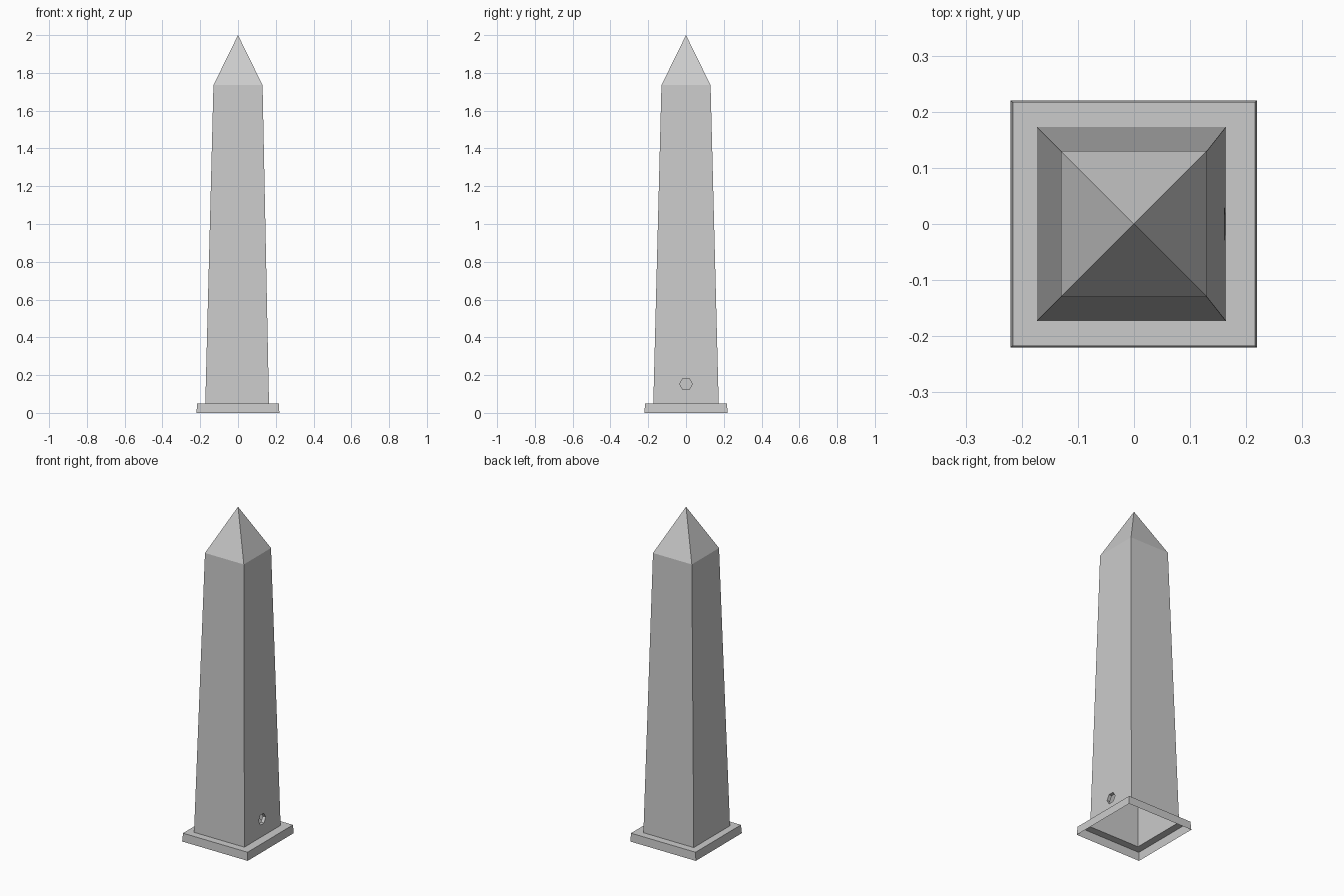
import bpy, bmesh, math

if "Cube" in bpy.data.objects:
    bpy.data.objects.remove(bpy.data.objects["Cube"])


def ring(bm, x0, x1, y, z):
    return [bm.verts.new(p) for p in ((x0, -y, z), (x1, -y, z), (x1, y, z), (x0, y, z))]


def bridge(bm, a, b, skip=()):
    n = len(a)
    for i in range(n):
        if i not in skip:
            j = (i + 1) % n
            bm.faces.new((a[i], a[j], b[j], b[i]))


def finish(bm, name):
    me = bpy.data.meshes.new(name)
    bm.to_mesh(me)
    bm.free()
    bpy.context.collection.objects.link(bpy.data.objects.new(name, me))


BASE_Z, NECK_Z, TOP_Z = 0.05, 1.735, 2.0
X0, X1, Y, NECK = -0.173, 0.164, 0.173, 0.13

# Plinth: open-bottomed skirt with a flat ledge up to the shaft
bm = bmesh.new()
bottom = ring(bm, -0.22, 0.219, 0.22, 0)
top = ring(bm, -0.216, 0.216, 0.217, BASE_Z)
inner = ring(bm, X0, X1, Y, BASE_Z)
bridge(bm, bottom, top)
bridge(bm, top, inner)
finish(bm, "plinth")

# Shaft: hollow tapered walls, the right wall pierced by a hexagonal hole
bm = bmesh.new()
a = ring(bm, X0, X1, Y, BASE_Z)
b = ring(bm, -NECK, NECK, NECK, NECK_Z)
bridge(bm, a, b, skip=(1,))


def hole_loop(depth, r=0.034, zc=0.153):
    out = []
    for k in range(6):
        t = k * math.pi / 3
        z = zc + r * math.sin(t)
        x = X1 + (NECK - X1) * (z - BASE_Z) / (NECK_Z - BASE_Z)
        out.append(bm.verts.new((x - depth, r * math.cos(t), z)))
    return out


h, g = hole_loop(0), hole_loop(0.02)
bm.faces.new((a[1], a[2], h[0], h[5], h[4], h[3]))
bm.faces.new((a[2], b[2], b[1], a[1], h[3], h[2], h[1], h[0]))
bridge(bm, h, g)
finish(bm, "shaft")

# Pointed cap
bm = bmesh.new()
c = ring(bm, -NECK, NECK, NECK, NECK_Z)
apex = bm.verts.new((0, 0, TOP_Z))
for i in range(4):
    bm.faces.new((c[i], c[(i + 1) % 4], apex))
finish(bm, "pyramid_cap")
